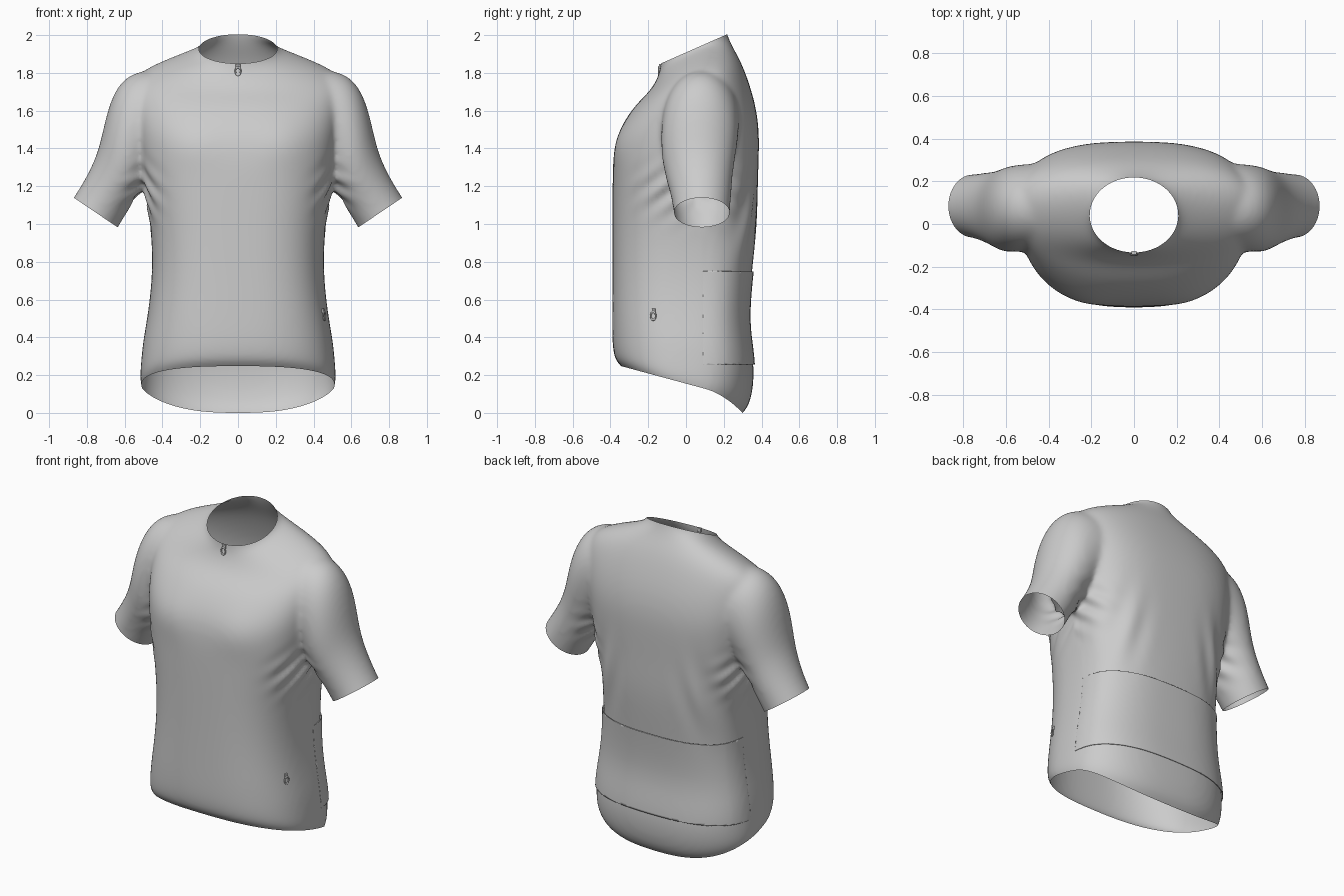
import bpy, bmesh, math
from mathutils import Vector
from mathutils.bvhtree import BVHTree

if "Cube" in bpy.data.objects:
    bpy.data.objects.remove(bpy.data.objects["Cube"])

N = 40


def spow(v, p):
    return math.copysign(abs(v) ** p, v)


def loft(bm, rings):
    loops = [[bm.verts.new(p) for p in ring] for ring in rings]
    for a, b in zip(loops, loops[1:]):
        for i in range(N):
            j = (i + 1) % N
            bm.faces.new((a[i], a[j], b[j], b[i]))
    bm.faces.new(loops[0][::-1])
    bm.faces.new(loops[-1])


def torso_ring(z, w, front, back, yc, n):
    # rings tilt progressively towards the slanted collar
    tilt = .44 * min(1, max(0, (z - 1.62) / .29))
    pts = []
    for i in range(N):
        a = 2 * math.pi * i / N
        c, s = spow(math.cos(a), 2 / n), spow(math.sin(a), 2 / n)
        y = yc + s * (back - yc if s > 0 else yc - front)
        pts.append((w * c, y, z + tilt * (y - .05)))
    return pts


def sleeve_ring(side, ox, oz, ix, iz, yc, d):
    pts = []
    for i in range(N):
        a = 2 * math.pi * i / N
        c, s = math.cos(a), math.sin(a)
        pts.append((side * ((ox + ix) / 2 + c * (ox - ix) / 2), yc + d * s,
                    (oz + iz) / 2 + c * (oz - iz) / 2))
    return pts


def add_object(name, bm):
    me = bpy.data.meshes.new(name)
    bm.to_mesh(me)
    for p in me.polygons:
        p.use_smooth = True
    ob = bpy.data.objects.new(name, me)
    bpy.context.collection.objects.link(ob)
    return ob


def cut(bm, co, no, keep=None):
    faces = [f for f in bm.faces if keep is None or keep(f.calc_center_median())]
    geom = list({v for f in faces for v in f.verts}) + \
        list({e for f in faces for e in f.edges}) + faces
    bmesh.ops.bisect_plane(bm, geom=geom, plane_co=co, plane_no=no, clear_outer=True)


# torso sections: height, half width, front, back, centre y, squareness
TORSO = [(-.14, .49, -.31, .24, .04, 2.6), (-.07, .50, -.32, .27, .04, 2.6),
         (0, .515, -.345, .30, .04, 2.6), (.08, .52, -.375, .34, .04, 2.6),
         (.22, .513, -.388, .365, .04, 2.6), (.35, .503, -.392, .35, .04, 2.6),
         (.50, .48, -.392, .325, .04, 2.7), (.75, .45, -.39, .35, .04, 2.7),
         (1.0, .462, -.39, .378, .05, 2.7), (1.2, .50, -.39, .38, .06, 2.7),
         (1.4, .53, -.387, .388, .07, 2.7), (1.52, .545, -.345, .386, .08, 2.7),
         (1.64, .565, -.27, .365, .09, 2.5), (1.74, .575, -.20, .32, .09, 2.3),
         (1.805, .50, -.165, .285, .08, 2.1), (1.86, .36, -.145, .25, .06, 2),
         (1.895, .26, -.138, .232, .045, 2), (1.92, .205, -.135, .222, .04, 2),
         (1.96, .191, -.132, .21, .04, 2), (2.1, .187, -.13, .19, .04, 2)]
# sleeve sections: outer x, z, inner x, z, centre y, half depth
SLEEVE = [(.28, 1.80, .24, 1.45, .09, .16), (.47, 1.825, .40, 1.34, .085, .20),
          (.60, 1.785, .45, 1.26, .075, .205), (.672, 1.67, .48, 1.22, .07, .203),
          (.71, 1.52, .51, 1.18, .065, .193), (.74, 1.38, .55, 1.125, .07, .176),
          (.80, 1.25, .59, 1.06, .08, .16), (.87, 1.14, .635, .98, .085, .147),
          (.93, 1.05, .695, .89, .085, .145), (.98, .98, .745, .82, .085, .145)]

# closed forms, fused into one skin
bm = bmesh.new()
loft(bm, [torso_ring(*r) for r in TORSO])
for side in (1, -1):
    loft(bm, [sleeve_ring(side, *r) for r in SLEEVE])
bmesh.ops.recalc_face_normals(bm, faces=bm.faces)
base = add_object("form", bm)
bm.free()
base.modifiers.new("sub", 'SUBSURF').levels = 2
rm = base.modifiers.new("fuse", 'REMESH')
rm.mode, rm.voxel_size = 'VOXEL', .014
sm = base.modifiers.new("soft", 'SMOOTH')
sm.factor, sm.iterations = .5, 14
skin = base.evaluated_get(bpy.context.evaluated_depsgraph_get())
bm = bmesh.new()
bm.from_mesh(skin.to_mesh())
skin.to_mesh_clear()
bpy.data.objects.remove(base)

# hem, neck and cuff openings
cut(bm, (0, 0, 0), (0, 0, -1))
cut(bm, (0, .04, 1.926), (0, -.15, .34))
cut(bm, (.752, 0, 1.06), (.56, 0, -.83), lambda c: c.x > .59 and c.z < 1.3)
cut(bm, (-.752, 0, 1.06), (-.56, 0, -.83), lambda c: c.x < -.59 and c.z < 1.3)

# slanted hem that drops at the back, chest form, and cloth folds under the arms
bm.normal_update()
normals = [v.normal.copy() for v in bm.verts]
for v, n in zip(bm.verts, normals):
    x, y, z = v.co
    if z < .7:
        h = .155 - .27 * y - 1.85 * max(0, y - .1) ** 2
        v.co.z += h * (1 - z / .7) ** 2
    ax = abs(x)
    near = math.exp(-((z - 1.17) / .12) ** 2 - ((ax - .50) / .08) ** 2)
    v.co += n * .009 * near * math.sin(48 * (z + .8 * abs(y - .05)))
    drape = math.exp(-((z - 1.05) / .2) ** 2 - ((ax - .33) / .12) ** 2) * (y > .1)
    v.co += n * .008 * drape * math.sin(36 * (ax + .25 * z))
    chest = math.exp(-((z - 1.42) / .12) ** 2 - ((ax - .24) / .13) ** 2) * (y < -.1)
    v.co += n * .010 * chest
bm.normal_update()
jersey = add_object("jersey_shell", bm)
tree = BVHTree.FromBMesh(bm)

# back pocket panel, lifted off the shell and blending in at the side seams
for co, no in (((0, 0, .75), (0, 0, 1)), ((0, 0, .255), (0, 0, -1)),
               ((0, .09, 0), (0, -1, 0))):
    cut(bm, co, no)
bmesh.ops.delete(bm, geom=[v for v in bm.verts if abs(v.co.x) > .56], context='VERTS')
bm.normal_update()
for v, n in zip(bm.verts, [v.normal.copy() for v in bm.verts]):
    v.co += n * (.001 + .008 * min(1, (v.co.y - .09) / .12))
pocket = add_object("back_pocket", bm)
sol = pocket.modifiers.new("cloth", 'SOLIDIFY')
sol.thickness, sol.offset = .004, -1
bm.free()


# zip slider with a hanging pull loop
def zip_pull(name, at, scale, turn):
    bpy.ops.mesh.primitive_cube_add(size=1, location=at, rotation=(0, 0, turn))
    ob = bpy.context.object
    ob.name, ob.scale = name + "_slider", (.018 * scale, .016, .024)
    bev = ob.modifiers.new("round", 'BEVEL')
    bev.width, bev.segments = .1, 2
    out = Vector((math.sin(turn), -math.cos(turn), 0)) * .010
    bpy.ops.mesh.primitive_torus_add(
        location=at + out - Vector((0, 0, .026)), rotation=(math.pi / 2, 0, turn),
        major_radius=.014, minor_radius=.004, major_segments=24, minor_segments=8)
    ob = bpy.context.object
    ob.name, ob.scale = name + "_loop", (1, 1.5, 1)
    bpy.ops.object.shade_smooth()


zip_pull("neck_zip", tree.ray_cast(Vector((0, -1, 1.835)), Vector((0, 1, 0)))[0], 1.4, 0)
zip_pull("side_zip", tree.ray_cast(Vector((1, -.17, .54)), Vector((-1, 0, 0)))[0], 1,
         math.radians(70))
